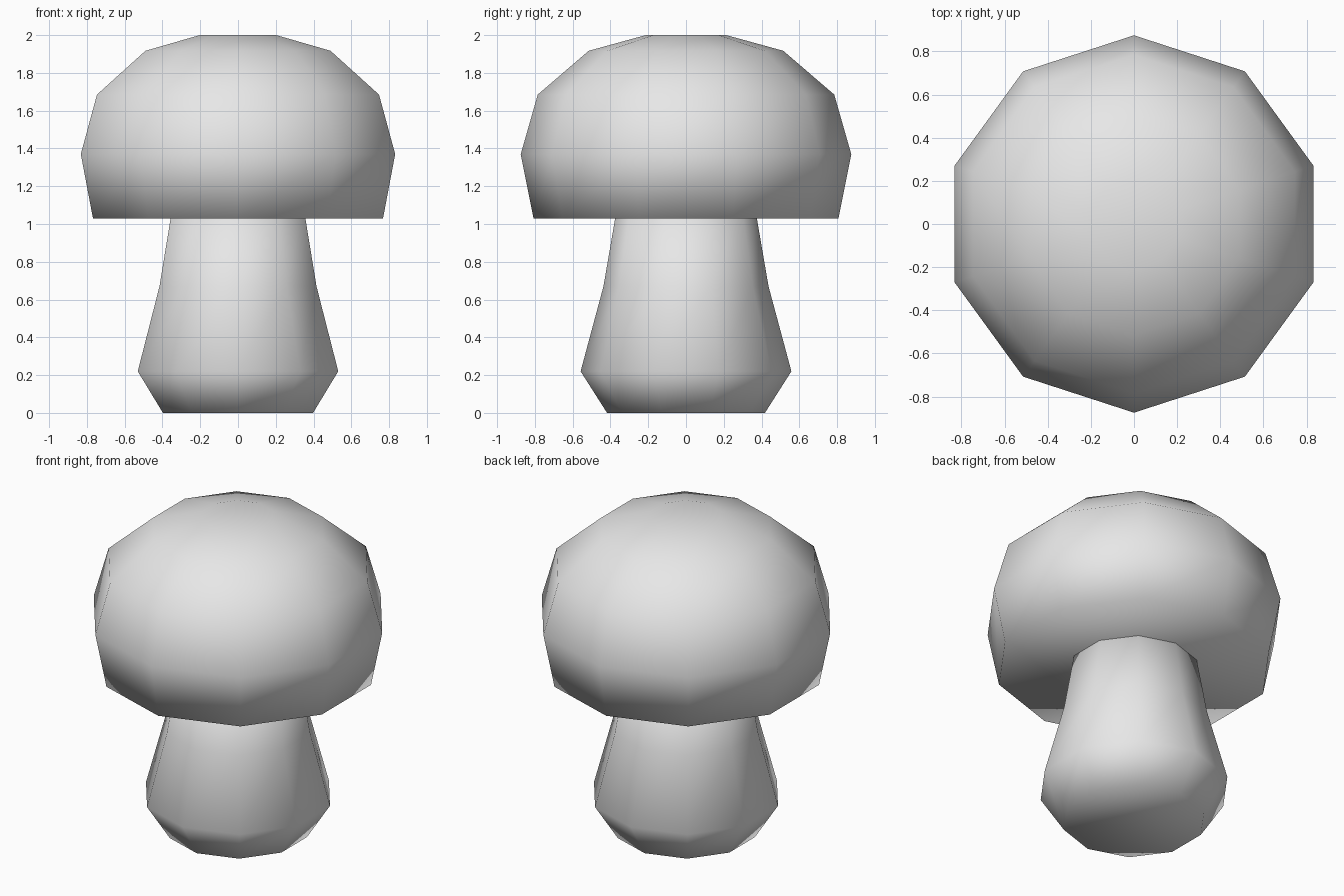
import bpy, bmesh, math

cube = bpy.data.objects.get("Cube")
if cube:
    bpy.data.objects.remove(cube, do_unlink=True)

SIDES = 10

# One plain grey for the whole mushroom
grey = bpy.data.materials.new("light_grey")
grey.use_nodes = True
colour = (0.8, 0.8, 0.8, 1.0)
grey.diffuse_color = colour
for node in grey.node_tree.nodes:
    if node.type == "BSDF_PRINCIPLED":
        node.inputs["Base Color"].default_value = colour


def turned_part(name, profile):
    """Closed ten-sided solid from (radius, height) rings, smooth all over."""
    bm = bmesh.new()
    rings = []
    for radius, z in profile:
        angles = [math.pi / 2 + math.tau * i / SIDES for i in range(SIDES)]
        rings.append([bm.verts.new((radius * math.cos(a), radius * math.sin(a), z))
                      for a in angles])
    for low, high in zip(rings, rings[1:]):
        for i in range(SIDES):
            j = (i + 1) % SIDES
            bm.faces.new((low[i], low[j], high[j], high[i]))
    bm.faces.new(rings[0][::-1])
    bm.faces.new(rings[-1])
    for face in bm.faces:
        face.smooth = True
    mesh = bpy.data.meshes.new(name)
    bm.to_mesh(mesh)
    bm.free()
    mesh.materials.append(grey)
    obj = bpy.data.objects.new(name, mesh)
    bpy.context.collection.objects.link(obj)
    return obj


# Stem: bulging foot, tapering up into the cap
turned_part("stem", [(0.418, 0), (0.558, 0.22), (0.437, 0.67), (0.363, 1.1)])

# Cap: domed top with a flat underside
turned_part("cap", [(0.807, 1.028), (0.875, 1.37), (0.785, 1.685),
                    (0.515, 1.917), (0.213, 2.0)])
